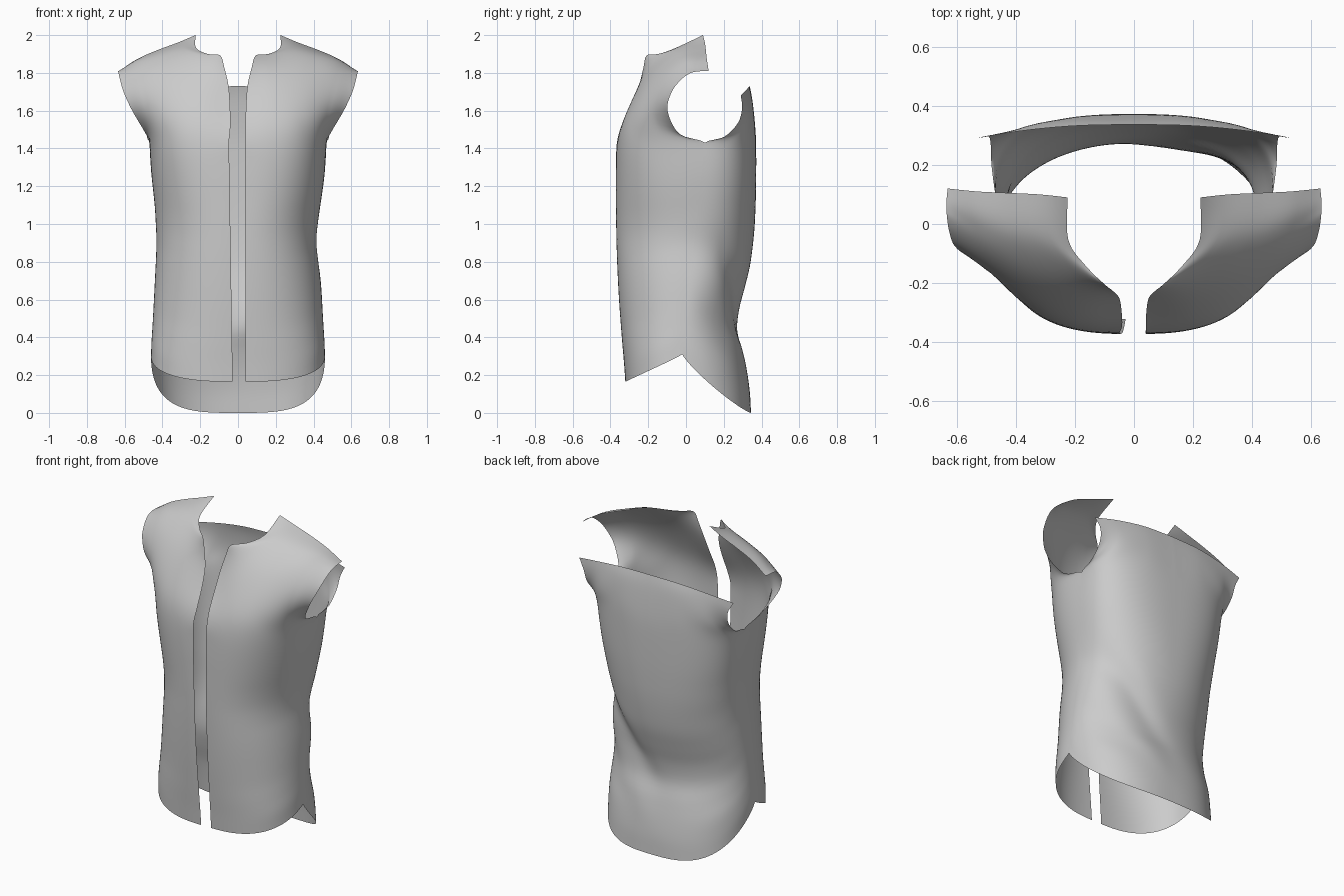
import bpy, math
from mathutils import Vector

if "Cube" in bpy.data.objects:
    bpy.data.objects.remove(bpy.data.objects["Cube"])

COLS, SUB, TORSO_ROWS, TOP = 40, 4, 14, 1.43

# Torso profiles as (height, value)
FRONT = [(0.17, -.32), (.4, -.34), (.6, -.355), (.8, -.365), (1.0, -.37), (1.3, -.372), (1.43, -.365)]
BACK = [(0, .345), (.1, .34), (.3, .308), (.42, .272), (.5, .27), (.6, .295), (.8, .345),
        (1.0, .365), (1.2, .372), (1.43, .372)]
WIDTH = [(0, .45), (.31, .462), (.5, .45), (.9, .43), (1.1, .44), (1.25, .458), (1.43, .47)]
SEAM = [(.31, -.02), (1.43, .1)]
ROUND_FRONT = [(.17, 2.5), (.5, 2.2), (1.0, 2.15), (1.25, 2.5), (1.43, 2.9)]
ROUND_BACK = [(0, 2.6), (.25, 2.45), (.55, 1.9), (.8, 2.1), (1.2, 2.6), (1.43, 2.8)]

# Upper chest rows: opening/neck edge to armhole edge
CHEST = [
    [(.04, -.342, 1.52), (.2, -.345, 1.52), (.33, -.31, 1.51), (.44, -.215, 1.5), (.488, -.035, 1.477)],
    [(.042, -.295, 1.62), (.2, -.30, 1.62), (.35, -.265, 1.62), (.48, -.185, 1.61), (.56, -.098, 1.6)],
    [(.05, -.25, 1.73), (.2, -.25, 1.73), (.35, -.21, 1.73), (.5, -.14, 1.72), (.606, -.075, 1.7)],
    [(.073, -.225, 1.83), (.2, -.205, 1.81), (.36, -.16, 1.8), (.5, -.1, 1.785), (.625, -.025, 1.765)],
    [(.095, -.208, 1.893), (.22, -.16, 1.865), (.36, -.11, 1.853), (.5, -.06, 1.83), (.632, .02, 1.797)],
    [(.16, -.145, 1.9), (.26, -.1, 1.905), (.39, -.06, 1.885), (.51, -.02, 1.852), (.634, .05, 1.806)],
    [(.222, -.055, 1.932), (.31, -.03, 1.932), (.42, 0, 1.905), (.53, .03, 1.868), (.634, .08, 1.809)],
    [(.225, .09, 2.0), (.32, .1, 1.96), (.42, .105, 1.923), (.53, .11, 1.875), (.63, .12, 1.81)],
]
# Upper back rows: centre to armhole edge
SHOULDER_BLADE = [
    [(0, .368, 1.5), (.2, .363, 1.5), (.38, .325, 1.49), (.46, .26, 1.475), (.482, .2, 1.46)],
    [(0, .36, 1.59), (.2, .357, 1.58), (.36, .335, 1.565), (.485, .275, 1.535)],
    [(0, .35, 1.67), (.2, .348, 1.665), (.37, .325, 1.65), (.495, .297, 1.615)],
    [(0, .337, 1.73), (.2, .332, 1.725), (.38, .315, 1.705), (.53, .29, 1.68)],
]


def lerp_table(table, z):
    if z <= table[0][0]:
        return table[0][1]
    for (a, va), (b, vb) in zip(table, table[1:]):
        if z <= b:
            return va + (vb - va) * (z - a) / (b - a)
    return table[-1][1]


def prof(table, z):
    return sum(lerp_table(table, z + d) for d in (-.05, -.025, 0, .025, .05)) / 5


def spline(pts, sub):
    p = [Vector(q) for q in pts]
    p = [2 * p[0] - p[1]] + p + [2 * p[-1] - p[-2]]
    out = []
    for i in range(1, len(p) - 2):
        a, b, c, d = p[i - 1:i + 3]
        for k in range(sub):
            t = k / sub
            out.append(.5 * (2 * b + (c - a) * t + (2 * a - 5 * b + 4 * c - d) * t * t
                             + (3 * b - a - 3 * c + d) * t ** 3))
    return out + [p[-2]]


def resample(pts, n):
    acc = [0]
    for a, b in zip(pts, pts[1:]):
        acc.append(acc[-1] + (b - a).length)
    out, j = [], 0
    for i in range(n + 1):
        s = acc[-1] * i / n
        while j < len(pts) - 2 and acc[j + 1] < s:
            j += 1
        out.append(pts[j].lerp(pts[j + 1], (s - acc[j]) / (acc[j + 1] - acc[j])))
    return out


def torso_row(f, is_back, edge):
    # Curve round a quarter of the body, from the middle to the side seam
    pts = []
    for i in range(121):
        th = math.pi / 2 * i / 120
        across = min(1, max(0, math.cos(th)) ** .77)
        hem = .31 * (1 - across) ** 1.25 if is_back else .31 - .145 * across
        z = hem + (TOP - hem) * f
        n = prof(ROUND_BACK if is_back else ROUND_FRONT, z)
        w, ys = prof(WIDTH, z), lerp_table(SEAM, z)
        ym = prof(BACK if is_back else FRONT, z)
        pts.append(Vector((edge + (w - edge) * math.sin(th) ** (2 / n),
                           ys + (ym - ys) * max(0, math.cos(th)) ** (2 / n), z)))
    return pts


def drape(p):
    # Diagonal waist fold on one side of the back, and a slight cinch at that side
    side = min(1, max(0, p.y / .2))
    d = ((p.z - .47) - (p.x - .03)) / 1.414
    amt = side * math.exp(-((p.x - .27) / .19) ** 2)
    push = amt * (.028 * math.exp(-(d / .07) ** 2) - .012 * math.exp(-((d + .16) / .08) ** 2))
    q = p - Vector((p.x, p.y, 0)).normalized() * push
    if p.x > 0:
        q.x *= 1 - .035 * math.exp(-((p.z - .92) / .17) ** 2)
    return q


def relax(columns):
    # Smooth the join between torso and upper body, keeping the cut edges
    nc = len(columns)
    for c, col in enumerate(columns):
        wc = min(1, min(c, nc - 1 - c) / 8)
        for _ in range(14):
            old = [v.copy() for v in col]
            for r in range(1, len(col) - 1):
                w = wc * .5 * min(1, max(0, (old[r].z - 1.1) / .15)) * min(1, (len(col) - 1 - r) / 8)
                col[r] = old[r].lerp((old[r - 1] + old[r + 1]) / 2, w)


def loft(name, rows, flip):
    columns = [spline(c, SUB) for c in zip(*rows)]
    relax(columns)
    nc, nr = len(columns), len(columns[0])
    verts = [drape(columns[c][r]) for r in range(nr) for c in range(nc)]
    faces = []
    for r in range(nr - 1):
        for c in range(nc - 1):
            a = r * nc + c
            q = (a, a + 1, a + nc + 1, a + nc)
            faces.append(q[::-1] if flip else q)
    me = bpy.data.meshes.new(name)
    me.from_pydata([tuple(v) for v in verts], [], faces)
    me.polygons.foreach_set("use_smooth", [True] * len(faces))
    ob = bpy.data.objects.new(name, me)
    bpy.context.collection.objects.link(ob)


def panel_rows(is_back, upper, edge_at):
    rows = [torso_row(k / (TORSO_ROWS - 1), is_back, edge_at(k / (TORSO_ROWS - 1)))
            for k in range(TORSO_ROWS)]
    rows += [spline(r, 16) for r in upper]
    return [resample(r, COLS) for r in rows]


def mirrored(row):
    return [Vector((-p.x, p.y, p.z)) for p in row]


# Front panels, with a slightly drifting opening edge on one side
loft("front_panel_right", panel_rows(False, CHEST, lambda f: .04), False)
left = panel_rows(False, CHEST, lambda f: .028 + .02 * f)
loft("front_panel_left", [mirrored(r) for r in left], True)

# Back panel, full width
half = panel_rows(True, SHOULDER_BLADE, lambda f: 0)
loft("back_panel", [mirrored(r)[:0:-1] + r for r in half], True)
